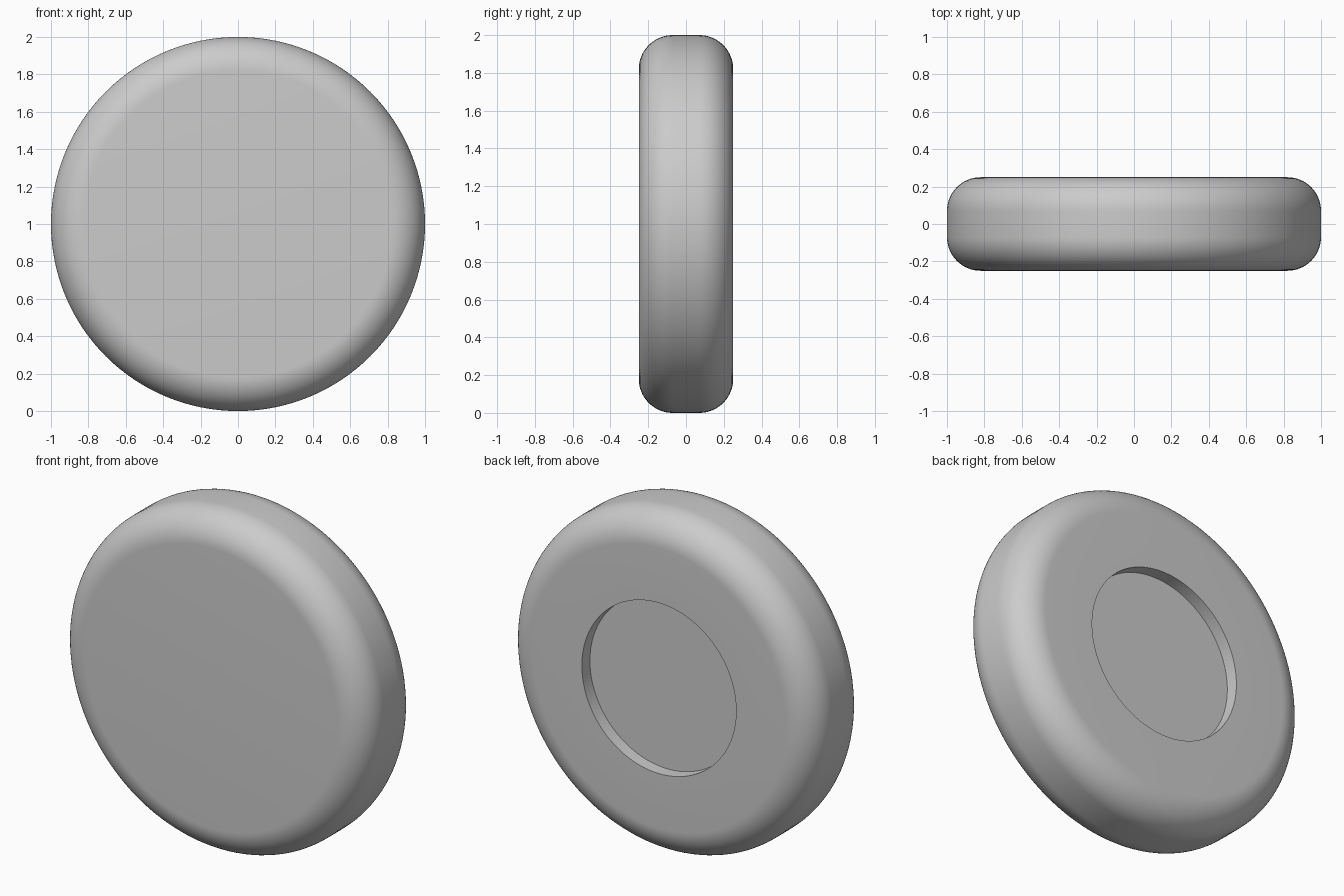
import bpy
import bmesh
from math import cos, sin, pi
from mathutils import Vector

cube = bpy.data.objects.get("Cube")
if cube:
    bpy.data.objects.remove(cube, do_unlink=True)

RADIUS, HALF, FILLET = 1.0, 0.25, 0.18
RECESS_RADIUS, RECESS_DEPTH = 0.5, 0.075
ARC_STEPS, SIDES = 16, 128

# Matte grey material
grey = bpy.data.materials.new("light grey")
grey.use_nodes = True
colour = (0.6, 0.6, 0.6, 1)
grey.diffuse_color = colour
grey.node_tree.nodes["Principled BSDF"].inputs["Base Color"].default_value = colour


def rounded_corner(start, side):
    """Quarter arc as (radius, depth) pairs on the front (-1) or back (1)."""
    points = []
    for i in range(ARC_STEPS + 1):
        a = start + i / ARC_STEPS * pi / 2
        points.append((RADIUS - FILLET + FILLET * cos(a),
                       side * (HALF - FILLET) + FILLET * sin(a)))
    return points


# Half section: front face, rounded rim, back face, recess wall and floor
floor = HALF - RECESS_DEPTH
profile = [(0, -HALF)]
profile += rounded_corner(-pi / 2, -1)
profile += rounded_corner(0, 1)
profile += [(RECESS_RADIUS, HALF), (RECESS_RADIUS, floor), (0, floor)]

# Revolve the section around the front-to-back axis
bm = bmesh.new()
verts = [bm.verts.new((r, y, RADIUS)) for r, y in profile]
edges = [bm.edges.new(pair) for pair in zip(verts, verts[1:])]
bmesh.ops.spin(bm, geom=verts + edges, cent=Vector((0, 0, RADIUS)),
               axis=Vector((0, 1, 0)), angle=2 * pi, steps=SIDES)
bmesh.ops.remove_doubles(bm, verts=bm.verts, dist=0.0001)
bmesh.ops.recalc_face_normals(bm, faces=bm.faces)

mesh = bpy.data.meshes.new("rounded_disc")
bm.to_mesh(mesh)
bm.free()
mesh.materials.append(grey)
disc = bpy.data.objects.new("rounded_disc", mesh)
bpy.context.collection.objects.link(disc)

# Smooth rim with a crisp recess edge
bpy.ops.object.select_all(action="DESELECT")
disc.select_set(True)
bpy.context.view_layer.objects.active = disc
bpy.ops.object.shade_smooth_by_angle(angle=pi / 6)
